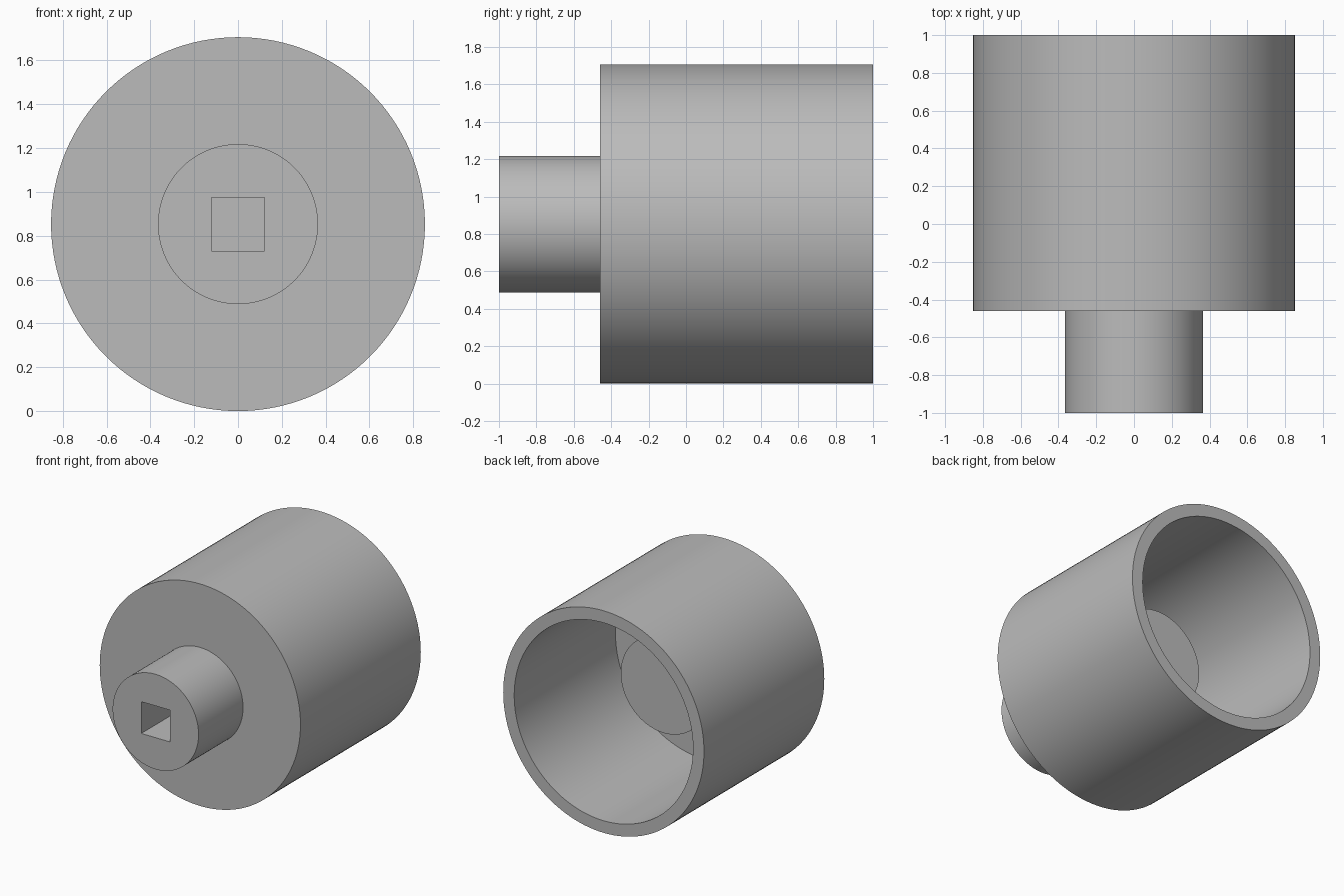
import bpy, bmesh, math
from mathutils import Matrix, Vector

cube = bpy.data.objects.get("Cube")
if cube:
    bpy.data.objects.remove(cube, do_unlink=True)

SEGMENTS = 128
AXIS_Z = 0.853       # height of the turning axis
BODY_R, BORE_R, STEM_R = 0.853, 0.76, 0.365
FRONT, SHOULDER, FLOOR, STEM_END, BACK = -1.0, -0.46, -0.23, 0.27, 1.0
HOLE_SIDE, HOLE_DEPTH = 0.244, 0.55

grey = bpy.data.materials.new("plain grey")
grey.use_nodes = True
colour = (0.5, 0.5, 0.5, 1)
grey.diffuse_color = colour
grey.node_tree.nodes["Principled BSDF"].inputs["Base Color"].default_value = colour


def add_object(name, bm):
    mesh = bpy.data.meshes.new(name)
    bmesh.ops.recalc_face_normals(bm, faces=bm.faces)
    bm.to_mesh(mesh)
    bm.free()
    mesh.materials.append(grey)
    obj = bpy.data.objects.new(name, mesh)
    bpy.context.collection.objects.link(obj)
    return obj


# Turned cup with a stem running through its base: (radius, y) profile
profile = [(STEM_R, FRONT), (STEM_R, SHOULDER), (BODY_R, SHOULDER), (BODY_R, BACK),
           (BORE_R, BACK), (BORE_R, FLOOR), (STEM_R, FLOOR), (STEM_R, STEM_END)]
bm = bmesh.new()
rings = []
for radius, y in profile:
    angles = [math.tau * i / SEGMENTS for i in range(SEGMENTS)]
    rings.append([bm.verts.new((radius * math.cos(a), y, AXIS_Z + radius * math.sin(a)))
                  for a in angles])
for ring, following in zip(rings, rings[1:]):
    for i in range(SEGMENTS):
        j = (i + 1) % SEGMENTS
        bm.faces.new((ring[i], ring[j], following[j], following[i]))
bm.faces.new(rings[0])
bm.faces.new(rings[-1])
cup = add_object("cup_with_stem", bm)

# Square drive hole in the stem's front end
bm = bmesh.new()
overlap = 0.1
length = HOLE_DEPTH + overlap
bmesh.ops.create_cube(bm, size=1, matrix=Matrix.Translation(
    Vector((0, FRONT - overlap + length / 2, AXIS_Z)))
    @ Matrix.Diagonal((HOLE_SIDE, length, HOLE_SIDE, 1)))
cutter = add_object("square_hole_cutter", bm)
cutter.hide_render = True
cutter.hide_set(True)
cut = cup.modifiers.new("square_hole", 'BOOLEAN')
cut.operation = 'DIFFERENCE'
cut.solver = 'EXACT'
cut.object = cutter

# Apply the cut, then shade the round walls smooth
bpy.ops.object.select_all(action='DESELECT')
bpy.context.view_layer.objects.active = cup
cup.select_set(True)
bpy.ops.object.modifier_apply(modifier=cut.name)
bpy.data.objects.remove(cutter, do_unlink=True)
bpy.ops.object.shade_smooth_by_angle(angle=math.radians(30))
